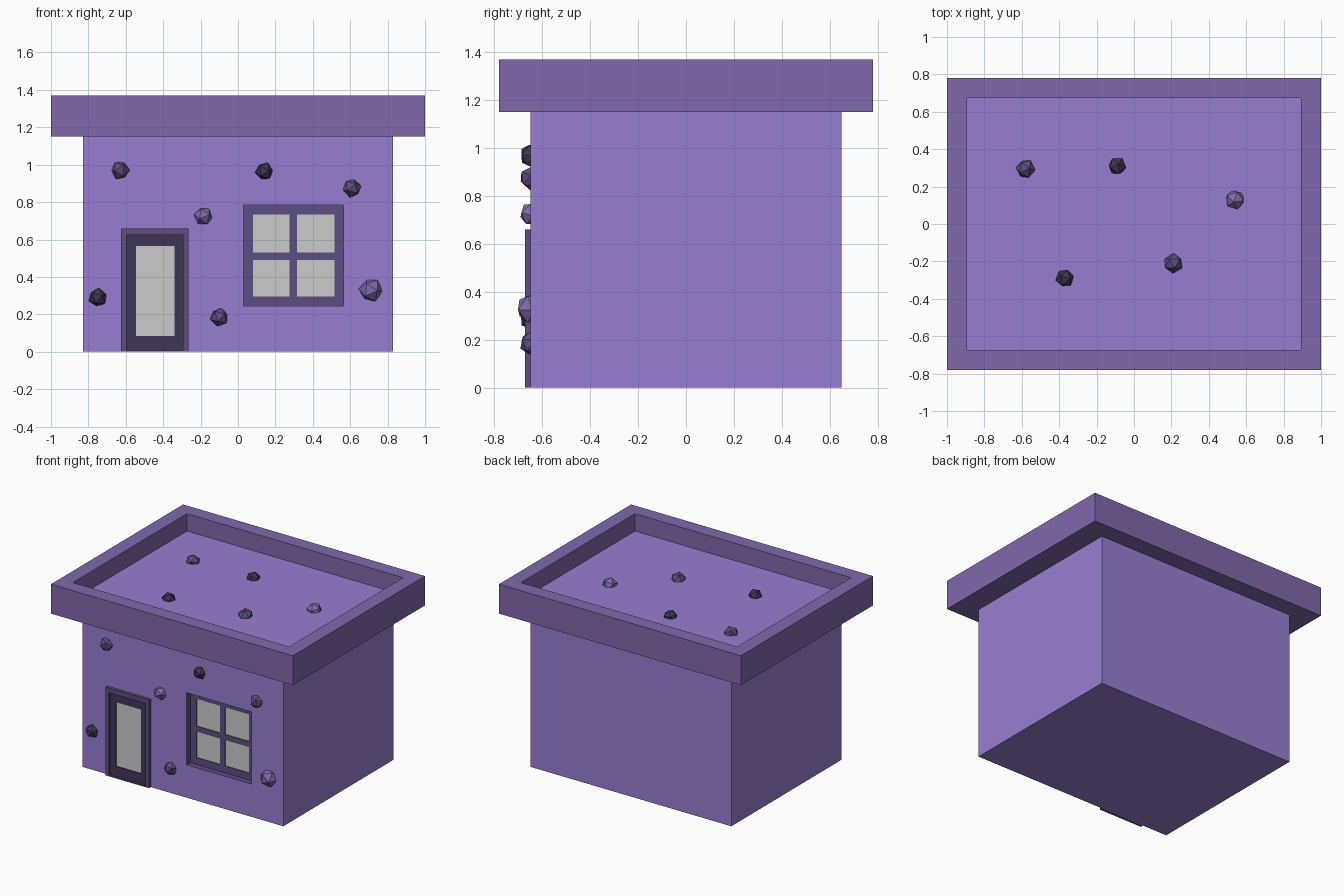
import bpy, bmesh, random
from mathutils import Euler, Matrix, Vector

if "Cube" in bpy.data.objects:
    bpy.data.objects.remove(bpy.data.objects["Cube"])

random.seed(4)


def material(name, r, g, b):
    m = bpy.data.materials.new(name)
    m.diffuse_color = [(c / 255) ** 2.2 for c in (r, g, b)] + [1]
    m.use_nodes = True
    m.node_tree.nodes["Principled BSDF"].inputs["Base Color"].default_value = m.diffuse_color
    return m


LILAC = material("lilac", 151, 125, 208)
PURPLE = material("purple", 128, 104, 170)
PLUM = material("plum", 94, 78, 128)
DARK = material("dark_plum", 66, 56, 88)
GLASS = material("glass", 216, 220, 217)


def add_box(bm, x0, x1, y0, y1, z0, z1):
    size = Matrix.Diagonal((x1 - x0, y1 - y0, z1 - z0, 1))
    centre = Matrix.Translation(((x0 + x1) / 2, (y0 + y1) / 2, (z0 + z1) / 2))
    bmesh.ops.create_cube(bm, size=1, matrix=centre @ size)


def finish(name, bm, *mats):
    mesh = bpy.data.meshes.new(name)
    bm.to_mesh(mesh)
    bm.free()
    for m in mats:
        mesh.materials.append(m)
    ob = bpy.data.objects.new(name, mesh)
    bpy.context.collection.objects.link(ob)
    return ob


def boxes(name, mat, *dims):
    bm = bmesh.new()
    for d in dims:
        add_box(bm, *d)
    return finish(name, bm, mat)


# Walls, with a window recess lined in the frame colour
walls = boxes("walls", LILAC, (-.83, .83, -.65, .65, 0, 1.15))
cutter = boxes("window_cutter", PLUM, (.03, .565, -.8, -.59, .245, .785))
cutter.hide_render = True
cutter.hide_set(True)
cut = walls.modifiers.new("window_recess", "BOOLEAN")
cut.object = cutter
cut.operation = "DIFFERENCE"
cut.solver = "EXACT"
cut.material_mode = "TRANSFER"

# Roof: overhanging slab with a sunken lilac floor
bm = bmesh.new()
add_box(bm, -1, 1, -.78, .78, 1.15, 1.37)
bm.normal_update()
top = max(bm.faces, key=lambda f: f.normal.z)
bmesh.ops.inset_region(bm, faces=[top], thickness=.15)
floor = bmesh.ops.extrude_discrete_faces(bm, faces=[top])["faces"][0]
bmesh.ops.translate(bm, verts=floor.verts, vec=Vector((0, 0, -.13)))
floor.material_index = 1
finish("roof", bm, PURPLE, LILAC)

# Window: frame with crossbars, set back in the recess
wy = (-.605, -.59)
boxes("window_frame", PLUM,
      (.03, .08, *wy, .245, .785), (.515, .565, *wy, .245, .785),
      (.08, .515, *wy, .245, .295), (.08, .515, *wy, .735, .785),
      (.275, .315, *wy, .295, .735),
      (.08, .275, *wy, .49, .53), (.315, .515, *wy, .49, .53))
boxes("window_panes", GLASS,
      *[(x0, x1, -.598, -.59, z0, z1)
        for x0, x1 in ((.08, .275), (.315, .515))
        for z0, z1 in ((.295, .49), (.53, .735))])

# Door: surround, leaf and glass
boxes("door_surround", PLUM,
      (-.625, -.595, -.672, -.65, 0, .66), (-.295, -.265, -.672, -.65, 0, .66),
      (-.595, -.295, -.672, -.65, .625, .66), (-.595, -.295, -.672, -.65, 0, .01))
dy = (-.663, -.65)
boxes("door_leaf", DARK,
      (-.595, -.545, *dy, .01, .625), (-.34, -.295, *dy, .01, .625),
      (-.545, -.34, *dy, .565, .625), (-.545, -.34, *dy, .01, .085))
boxes("door_glass", GLASS, (-.545, -.34, -.656, -.65, .085, .565))


# Gumdrop studs half sunk in the front wall and the roof floor
def stud(name, centre, radius, mat):
    bm = bmesh.new()
    turn = Euler([random.uniform(0, 6.28) for _ in range(3)]).to_matrix().to_4x4()
    bmesh.ops.create_icosphere(bm, subdivisions=1, radius=radius,
                               matrix=Matrix.Translation(centre) @ turn)
    finish(name, bm, mat)


front = [(-.63, .97, .052, PLUM), (.14, .965, .05, DARK), (.61, .875, .052, PLUM),
         (-.185, .725, .052, PURPLE), (-.75, .29, .052, DARK),
         (-.1, .185, .052, PLUM), (.71, .33, .066, PURPLE)]
for i, (x, z, r, m) in enumerate(front):
    stud(f"front_stud_{i + 1}", (x, -.645, z), r, m)

roof = [(-.58, .295, .053, PLUM), (-.09, .31, .05, DARK), (.54, .13, .055, PURPLE),
        (-.37, -.29, .05, DARK), (.21, -.21, .054, PLUM)]
for i, (x, y, r, m) in enumerate(roof):
    stud(f"roof_stud_{i + 1}", (x, y, 1.24), r, m)
